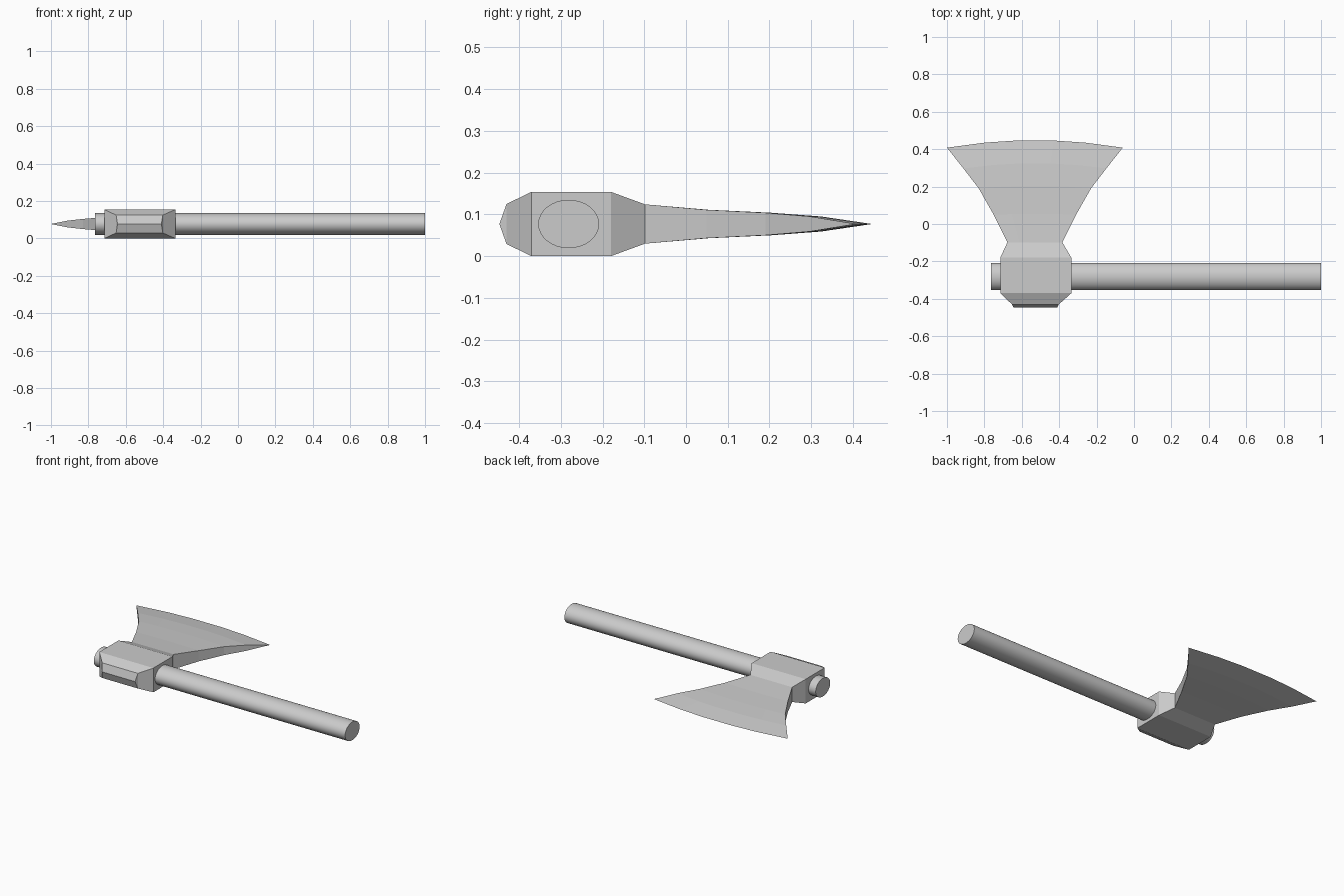
import bpy, bmesh, math

if "Cube" in bpy.data.objects:
    bpy.data.objects.remove(bpy.data.objects["Cube"])

CZ = 0.077
# Axe head sections: (y at centre, centre x, half width, half thickness, corner sweep-back)
SECTIONS = [
    (-0.447, -0.527, 0.117, 0.0, 0.0),
    (-0.430, -0.527, 0.125, 0.048, 0.0),
    (-0.370, -0.525, 0.190, 0.077, 0.0),
    (-0.180, -0.525, 0.190, 0.077, 0.0),
    (-0.098, -0.530, 0.147, 0.047, 0.0),
    (0.055, -0.530, 0.220, 0.034, 0.006),
    (0.205, -0.530, 0.300, 0.027, 0.015),
    (0.325, -0.530, 0.382, 0.018, 0.028),
    (0.448, -0.530, 0.470, 0.0, 0.040),
]
COLS = [-1, -0.57, -0.22, 0.22, 0.57, 1]

# Axe head: loft closed loops from poll to cutting edge
bm = bmesh.new()
loops = []
for y, cx, hw, ht, sweep in SECTIONS:
    pts = [(t, 1) for t in COLS] + [(t, -1) for t in reversed(COLS)]
    loops.append([bm.verts.new((cx + t * hw, y - sweep * t * t, CZ + s * ht))
                  for t, s in pts])
n = len(loops[0])
for a, b in zip(loops, loops[1:]):
    for i in range(n):
        j = (i + 1) % n
        bm.faces.new((a[i], a[j], b[j], b[i]))
bmesh.ops.remove_doubles(bm, verts=bm.verts, dist=1e-5)
bmesh.ops.recalc_face_normals(bm, faces=bm.faces)
mesh = bpy.data.meshes.new("axe_head")
bm.to_mesh(mesh)
bm.free()
bpy.context.collection.objects.link(bpy.data.objects.new("axe_head", mesh))

# Handle: oval shaft passing through the head
x0, x1 = -0.765, 1.0
bpy.ops.mesh.primitive_cylinder_add(vertices=32, radius=1, depth=x1 - x0,
                                    location=((x0 + x1) / 2, -0.281, CZ),
                                    rotation=(0, math.pi / 2, 0))
handle = bpy.context.object
handle.name = "handle"
handle.scale = (0.058, 0.073, 1)
bpy.ops.object.transform_apply(location=False, rotation=True, scale=True)
bpy.ops.object.shade_smooth_by_angle(angle=math.radians(30))
